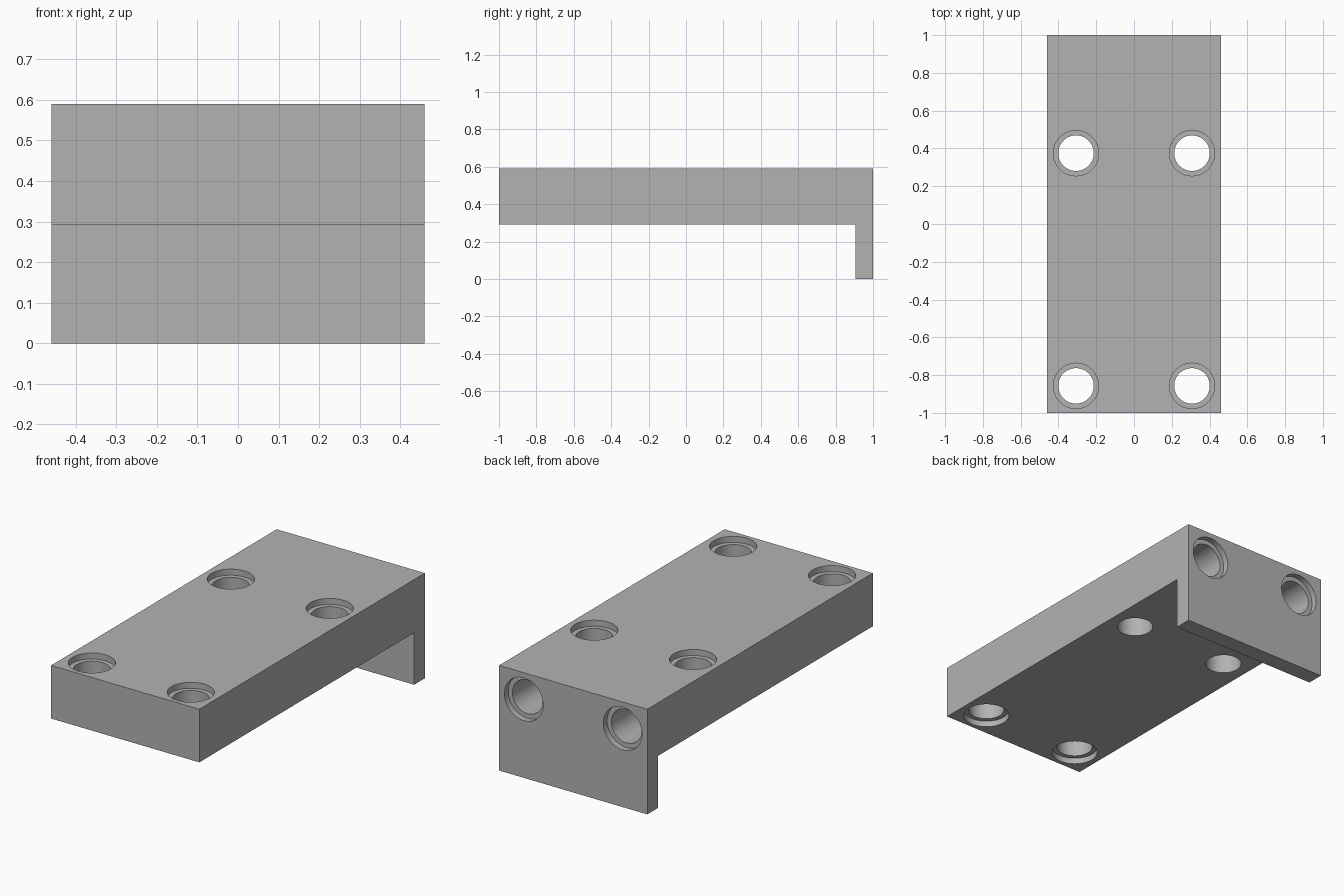
import bpy, bmesh, math
from mathutils import Matrix, Vector

cube = bpy.data.objects.get("Cube")
if cube:
    bpy.data.objects.remove(cube, do_unlink=True)

HALF_W, TOP, UNDER, LIP_Y = 0.46, 0.59, 0.292, 0.905
BORE, RIM, STEP = 0.094, 0.12, 0.034
HOLE_X, FRONT_Y, REAR_Y = 0.307, -0.857, 0.375
SIDES, OVER = 64, 0.05


def make_object(name, bm):
    bmesh.ops.recalc_face_normals(bm, faces=bm.faces[:])
    mesh = bpy.data.meshes.new(name)
    bm.to_mesh(mesh)
    bm.free()
    obj = bpy.data.objects.new(name, mesh)
    bpy.context.collection.objects.link(obj)
    return obj


def add_bore(bm, start, direction, profile):
    """Closed stepped cylinder; profile is (depth, radius) along direction."""
    turn = Vector((0, 0, 1)).rotation_difference(Vector(direction)).to_matrix().to_4x4()
    place = Matrix.Translation(start) @ turn
    rings = []
    for depth, radius in profile:
        angles = [2 * math.pi * i / SIDES for i in range(SIDES)]
        rings.append([bm.verts.new(place @ Vector((radius * math.cos(a), radius * math.sin(a), depth)))
                      for a in angles])
    for low, high in zip(rings, rings[1:]):
        for i in range(SIDES):
            j = (i + 1) % SIDES
            bm.faces.new((low[i], low[j], high[j], high[i]))
    bm.faces.new(rings[0][::-1])
    bm.faces.new(rings[-1])


# L-shaped bracket: side profile extruded across the width
bm = bmesh.new()
profile = [(-1, UNDER), (LIP_Y, UNDER), (LIP_Y, 0), (1, 0), (1, TOP), (-1, TOP)]
face = bm.faces.new([bm.verts.new((-HALF_W, y, z)) for y, z in profile])
extruded = bmesh.ops.extrude_face_region(bm, geom=[face])["geom"]
bmesh.ops.translate(bm, vec=(2 * HALF_W, 0, 0),
                    verts=[v for v in extruded if isinstance(v, bmesh.types.BMVert)])
bracket = make_object("bracket", bm)

# Hole cutters, mirrored left and right
thick = TOP - UNDER
entry = [(-OVER, RIM), (STEP, RIM), (STEP, BORE)]
through = entry + [(thick + OVER, BORE)]
both_ends = entry + [(thick - STEP, BORE), (thick - STEP, RIM), (thick + OVER, RIM)]
blind = entry + [(0.31, BORE)]
bm = bmesh.new()
for x in (-HOLE_X, HOLE_X):
    add_bore(bm, (x, FRONT_Y, TOP), (0, 0, -1), both_ends)
    add_bore(bm, (x, REAR_Y, TOP), (0, 0, -1), through)
    add_bore(bm, (x, 1, (TOP + UNDER) / 2), (0, -1, 0), blind)
cutter = make_object("hole_cutter", bm)
cutter.hide_render = True

# Cut the holes, then drop the cutter
cut = bracket.modifiers.new("holes", "BOOLEAN")
cut.operation, cut.solver, cut.object = "DIFFERENCE", "EXACT", cutter
bpy.ops.object.select_all(action="DESELECT")
bracket.select_set(True)
bpy.context.view_layer.objects.active = bracket
bpy.ops.object.modifier_apply(modifier=cut.name)
bpy.data.objects.remove(cutter, do_unlink=True)
bpy.ops.object.shade_smooth_by_angle(angle=math.radians(30))

# Single grey finish
grey = bpy.data.materials.new("grey")
grey.use_nodes = True
colour = (0.45, 0.45, 0.45, 1)
grey.diffuse_color = colour
grey.node_tree.nodes["Principled BSDF"].inputs["Base Color"].default_value = colour
bracket.data.materials.clear()
bracket.data.materials.append(grey)
